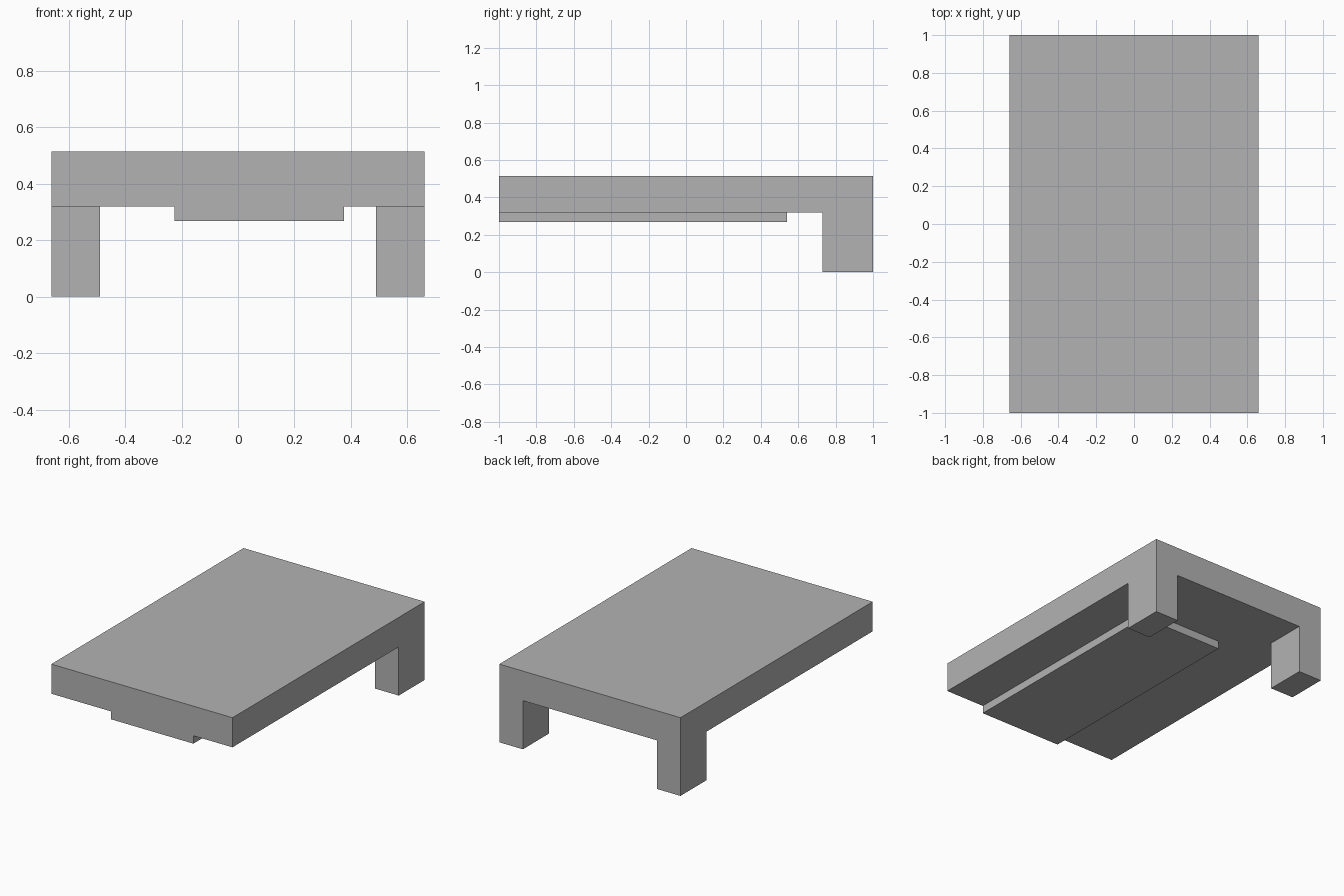
import bpy

default = bpy.data.objects.get("Cube")
if default:
    bpy.data.objects.remove(default, do_unlink=True)

grey = bpy.data.materials.new("plain grey")
grey.use_nodes = True
colour = (0.45, 0.45, 0.45, 1)
grey.diffuse_color = colour
grey.node_tree.nodes["Principled BSDF"].inputs["Base Color"].default_value = colour

HALF_W, HALF_L = 0.66, 1.0
UNDERSIDE, TOP = 0.32, 0.515


def box(name, low, high):
    """Axis-aligned box between two corners."""
    centre = [(a + b) / 2 for a, b in zip(low, high)]
    bpy.ops.mesh.primitive_cube_add(size=1, location=centre)
    obj = bpy.context.object
    obj.name = obj.data.name = name
    obj.scale = [b - a for a, b in zip(low, high)]
    bpy.ops.object.transform_apply(location=True, rotation=False, scale=True)
    obj.data.materials.append(grey)
    return obj


# Flat top slab
slab = box("table_top", (-HALF_W, -HALF_L, UNDERSIDE), (HALF_W, HALF_L, TOP))

# Two back legs, flush with the slab's corners, and the off-centre plate below
parts = [
    box("right_back_leg", (-HALF_W, 0.73, 0), (-0.488, HALF_L, UNDERSIDE)),
    box("left_back_leg", (0.488, 0.73, 0), (HALF_W, HALF_L, UNDERSIDE)),
    box("underside_plate", (-0.225, -HALF_L, 0.268), (0.375, 0.54, UNDERSIDE)),
]

# Fuse everything into one solid without seams
for part in parts:
    union = slab.modifiers.new("join " + part.name, 'BOOLEAN')
    union.operation = 'UNION'
    union.solver = 'EXACT'
    union.object = part
    bpy.context.view_layer.objects.active = slab
    bpy.ops.object.modifier_apply(modifier=union.name)
    bpy.data.objects.remove(part, do_unlink=True)
